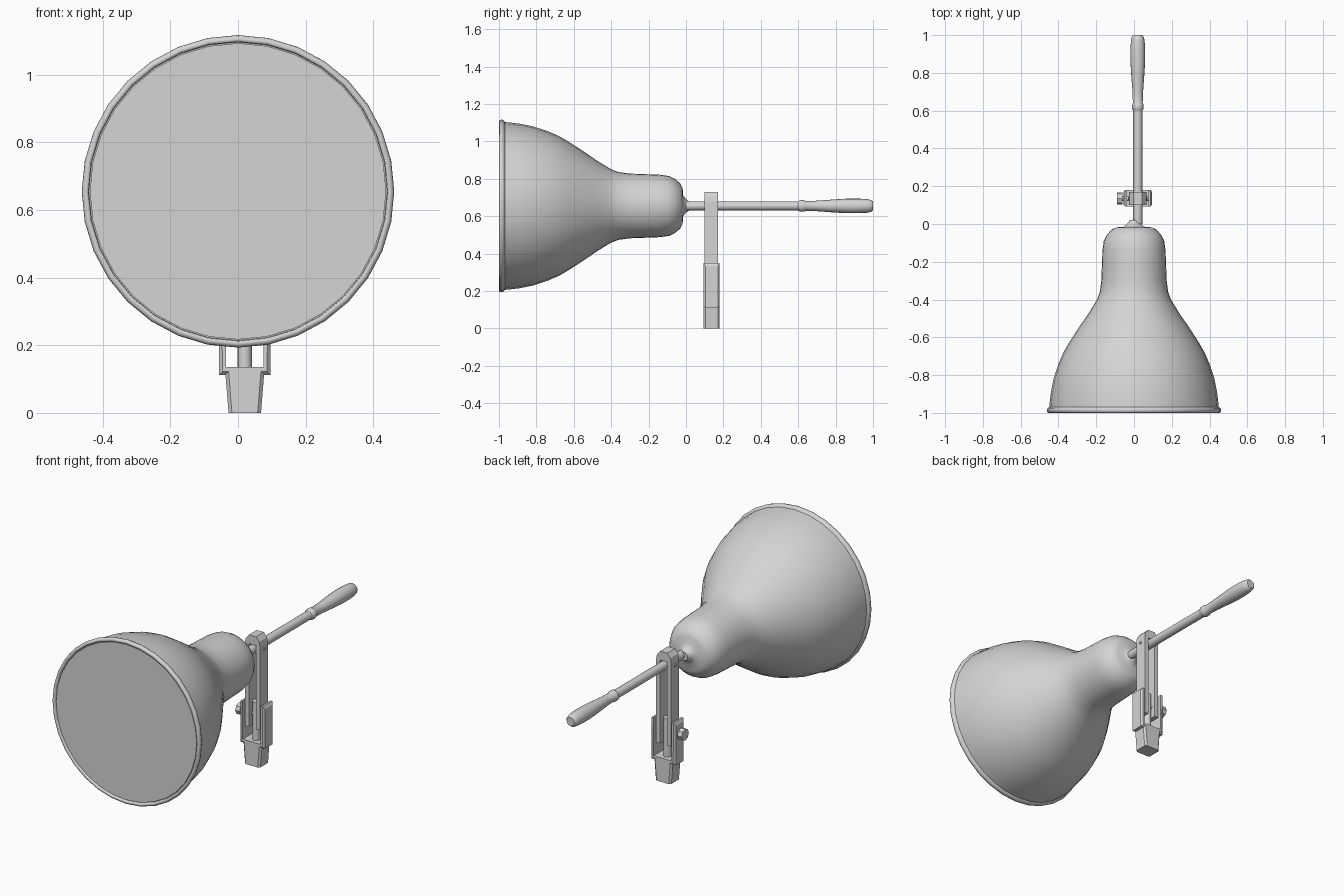
import bpy
import bmesh
import math

cube = bpy.data.objects.get("Cube")
if cube:
    bpy.data.objects.remove(cube)

AXIS_Z = 0.655   # height of the lamp axis
ARM_X = 0.02     # sideways offset of rod and clamp
ARM_Y = 0.135    # depth of the clamp's middle

grey = bpy.data.materials.new("plain grey")
grey.use_nodes = True
grey.diffuse_color = (0.66, 0.66, 0.66, 1)
grey.node_tree.nodes["Principled BSDF"].inputs["Base Color"].default_value = (0.66, 0.66, 0.66, 1)


def finish(name, bm, smooth=None):
    """Turn a bmesh into a named object, smoothed below the given angle."""
    bmesh.ops.recalc_face_normals(bm, faces=bm.faces)
    mesh = bpy.data.meshes.new(name)
    bm.to_mesh(mesh)
    bm.free()
    obj = bpy.data.objects.new(name, mesh)
    bpy.context.collection.objects.link(obj)
    mesh.materials.append(grey)
    if smooth:
        bpy.ops.object.select_all(action='DESELECT')
        obj.select_set(True)
        bpy.context.view_layer.objects.active = obj
        bpy.ops.object.shade_smooth_by_angle(angle=math.radians(smooth))
    return obj


def lathe(name, profile, x=0, sides=32, closed=False, smooth=45):
    """Revolve (y, radius) points about the lamp axis."""
    bm = bmesh.new()
    angles = [2 * math.pi * i / sides for i in range(sides)]
    rings = [[bm.verts.new((x + r * math.sin(a), y, AXIS_Z + r * math.cos(a)))
              for a in angles] for y, r in profile]
    pairs = list(zip(rings, rings[1:]))
    if closed:
        pairs.append((rings[-1], rings[0]))
    else:
        bm.faces.new(rings[0])
        bm.faces.new(rings[-1])
    for a, b in pairs:
        for i in range(sides):
            j = (i + 1) % sides
            bm.faces.new((a[i], a[j], b[j], b[i]))
    return finish(name, bm, smooth)


def prism(name, half, y0, y1, chamfer=None):
    """Extrude a half outline of (offset, z), mirrored about the arm, along y.
    The chamfer rule picks edges by the offsets and heights of their ends."""
    outline = half + [(-dx, z) for dx, z in reversed(half)]
    bm = bmesh.new()
    face = bm.faces.new([bm.verts.new((ARM_X + dx, y0, z)) for dx, z in outline])
    moved = bmesh.ops.extrude_face_region(bm, geom=[face])["geom"]
    verts = [v for v in moved if isinstance(v, bmesh.types.BMVert)]
    bmesh.ops.translate(bm, vec=(0, y1 - y0, 0), verts=verts)
    if chamfer:
        edges = [e for e in bm.edges
                 if abs(e.verts[0].co.y - e.verts[1].co.y) < 0.001
                 and chamfer(*[(v.co.x - ARM_X, v.co.z) for v in e.verts])]
        bmesh.ops.bevel(bm, geom=edges, offset=0.01, segments=1, affect='EDGES')
    return finish(name, bm)


def peg(name, start, end, r, sides):
    """Cylinder between two points."""
    bm = bmesh.new()
    axis = end - start
    bmesh.ops.create_cone(bm, cap_ends=True, segments=sides,
                          radius1=r, radius2=r, depth=axis.length)
    bmesh.ops.rotate(bm, verts=bm.verts, matrix=axis.to_track_quat('Z', 'Y').to_matrix())
    bmesh.ops.translate(bm, verts=bm.verts, vec=(start + end) / 2)
    return finish(name, bm, 40 if sides > 8 else None)


def cross_peg(name, x0, x1, z, r, sides):
    """Cylinder lying along x through the clamp."""
    return peg(name, Vector((x0, ARM_Y, z)), Vector((x1, ARM_Y, z)), r, sides)


from mathutils import Vector

# Bell shade with its narrow socket neck
lathe("shade", [(-0.985, 0.45), (-0.95, 0.447), (-0.89, 0.44), (-0.82, 0.426),
                (-0.74, 0.4), (-0.68, 0.374), (-0.63, 0.345), (-0.58, 0.313),
                (-0.53, 0.28), (-0.48, 0.245), (-0.44, 0.22), (-0.4, 0.196),
                (-0.36, 0.181), (-0.3, 0.173), (-0.22, 0.17), (-0.14, 0.167),
                (-0.09, 0.16), (-0.06, 0.145), (-0.03, 0.12), (-0.018, 0.095),
                (-0.015, 0.055), (-0.005, 0.042), (0.01, 0.028), (0.02, 0.024)])

# Rolled rim and flat front lens
lathe("rim", [(-0.985, 0.441), (-0.998, 0.443), (-1.0, 0.451), (-0.996, 0.459),
              (-0.985, 0.462), (-0.975, 0.458), (-0.968, 0.447)], closed=True, smooth=80)
lathe("lens", [(-0.994, 0.438), (-0.986, 0.438)])

# Rod and turned handle
lathe("rod", [(0.0, 0.024), (0.62, 0.024)], x=ARM_X, sides=16)
lathe("handle", [(0.6, 0.024), (0.61, 0.031), (0.63, 0.031), (0.64, 0.026),
                 (0.7, 0.028), (0.78, 0.034), (0.86, 0.039), (0.93, 0.039),
                 (0.97, 0.036), (0.99, 0.032), (1.0, 0.024)], x=ARM_X, sides=16)

# Forked upright that straddles the rod
for name, side in (("left_fork_bar", 1), ("right_fork_bar", -1)):
    bm = bmesh.new()
    bmesh.ops.create_cube(bm, size=1)
    for v in bm.verts:
        v.co = (ARM_X + side * 0.0345 + v.co.x * 0.025, ARM_Y + v.co.y * 0.07,
                0.445 + v.co.z * 0.47)
    finish(name, bm)
prism("fork_cap", [(0.047, 0.68), (0.042, 0.706), (0.022, 0.73)], 0.10, 0.17)
cross_peg("rod_pin", ARM_X - 0.052, ARM_X + 0.052, AXIS_Z, 0.008, 12)

# Clamp base: tapered plug and slotted jaws with chamfered outer corners
prism("clamp_base", [(0.048, 0), (0.057, 0.112), (0.076, 0.112), (0.076, 0.335),
                     (0.068, 0.35), (0.056, 0.35), (0.056, 0.135)], 0.093, 0.18,
      lambda a, b: a[0] * b[0] > 0 and (min(abs(a[0]), abs(b[0])) > 0.07
                                        or max(a[1], b[1]) < 0.12))

# Round post in the slot, pivot bolt and knob
peg("post", Vector((ARM_X, ARM_Y, 0.13)), Vector((ARM_X, ARM_Y, 0.35)), 0.021, 16)
cross_peg("pivot_bolt", -0.07, 0.09, 0.28, 0.014, 12)
cross_peg("clamp_knob", -0.09, -0.062, 0.28, 0.032, 8)
